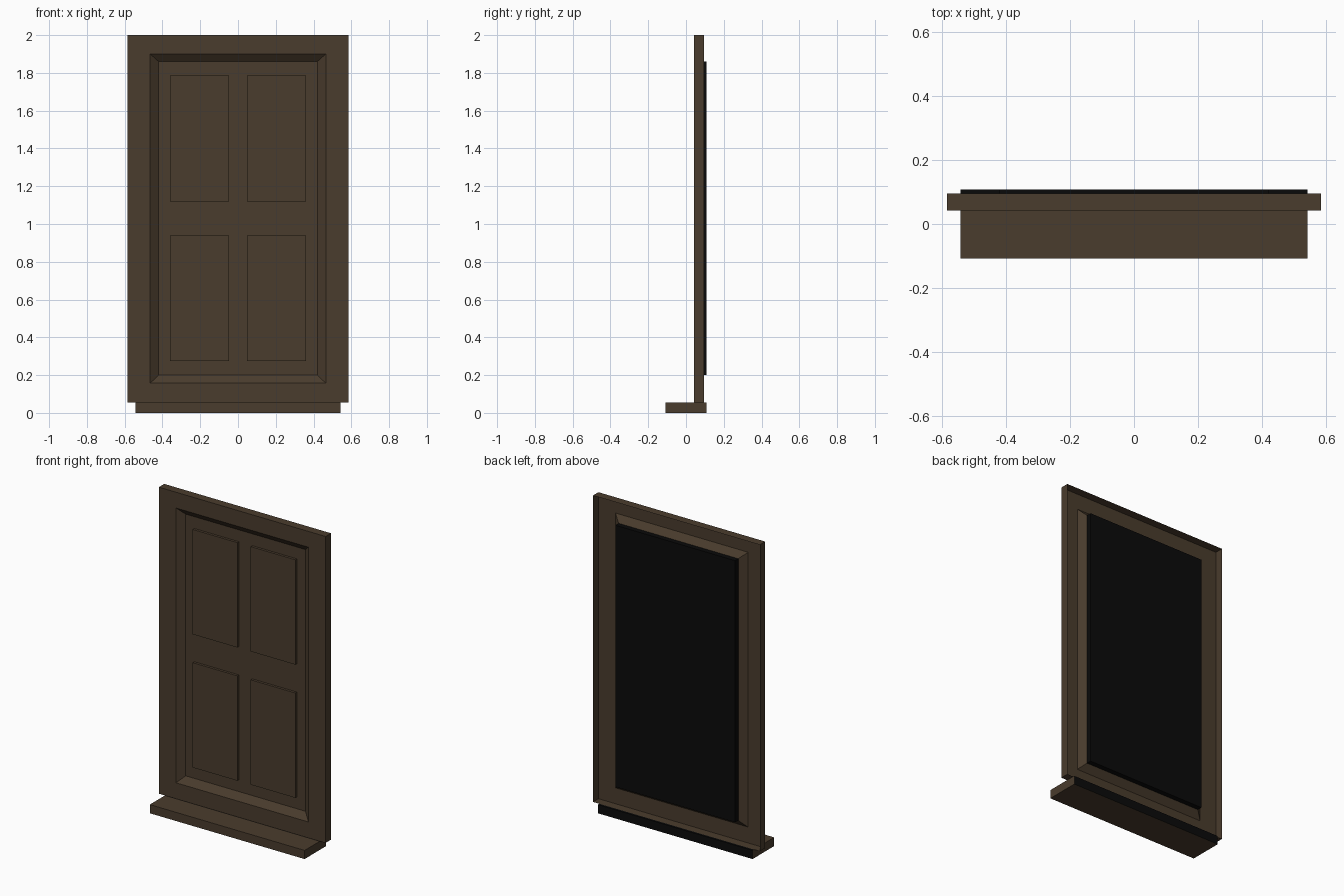
import bpy, bmesh

if "Cube" in bpy.data.objects:
    bpy.data.objects.remove(bpy.data.objects["Cube"])


def material(name, rgb):
    m = bpy.data.materials.new(name)
    m.diffuse_color = (*rgb, 1)
    m.use_nodes = True
    m.node_tree.nodes["Principled BSDF"].inputs["Base Color"].default_value = m.diffuse_color
    return m


BROWN = material("dark brown wood", (0.068, 0.045, 0.026))
BLACK = material("black backing", (0.003, 0.003, 0.003))


def finish(name, bm):
    me = bpy.data.meshes.new(name)
    bm.to_mesh(me)
    bm.free()
    me.materials.append(BROWN)
    me.materials.append(BLACK)
    ob = bpy.data.objects.new(name, me)
    bpy.context.collection.objects.link(ob)
    return ob


def box(name, x0, x1, y0, y1, z0, z1, is_black=None, skip=None):
    """Box whose faces can be coloured black or left out by a rule."""
    bm = bmesh.new()
    bmesh.ops.create_cube(bm, size=1)
    for v in bm.verts:
        v.co = (x1 if v.co.x > 0 else x0,
                y1 if v.co.y > 0 else y0,
                z1 if v.co.z > 0 else z0)
    bm.normal_update()
    if is_black:
        for f in bm.faces:
            f.material_index = int(is_black(f.normal))
    if skip:
        bmesh.ops.delete(bm, geom=[f for f in bm.faces if skip(f.normal)],
                         context='FACES')
    return finish(name, bm)


# Frame: open-backed shell swept through rectangles (half width, bottom, top, y)
rings = [(0.585, 0.056, 2.0, 0.096),    # back rim
         (0.585, 0.056, 2.0, 0.042),    # front outer edge
         (0.465, 0.157, 1.90, 0.042),   # front inner edge
         (0.42, 0.20, 1.86, 0.076)]     # sloped reveal meets the door
bm = bmesh.new()
loops = [[bm.verts.new(p) for p in ((-w, y, b), (w, y, b), (w, y, t), (-w, y, t))]
         for w, b, t, y in rings]
for a, b in zip(loops, loops[1:]):
    for i in range(4):
        j = (i + 1) % 4
        bm.faces.new((a[i], a[j], b[j], b[i]))
finish("frame", bm)

# Door slab: brown front, black back and edges
box("door", -0.42, 0.42, 0.076, 0.108, 0.20, 1.86,
    is_black=lambda n: n.y > -0.5)

# Four raised door panels
for side, x0 in (("left", -0.36), ("right", 0.047)):
    for level, z0 in (("lower", 0.275), ("upper", 1.12)):
        box(f"{level}_{side}_panel", x0, x0 + 0.313, 0.06, 0.076, z0, z0 + 0.665,
            skip=lambda n: n.y > 0.5)

# Sill: brown front part, with a black back and black top behind the frame
box("sill", -0.543, 0.543, -0.108, 0.042, 0, 0.055,
    skip=lambda n: n.y > 0.5)
box("sill_back", -0.543, 0.543, 0.042, 0.108, 0, 0.055,
    is_black=lambda n: n.y > 0.5 or n.z > 0.5,
    skip=lambda n: n.y < -0.5)
